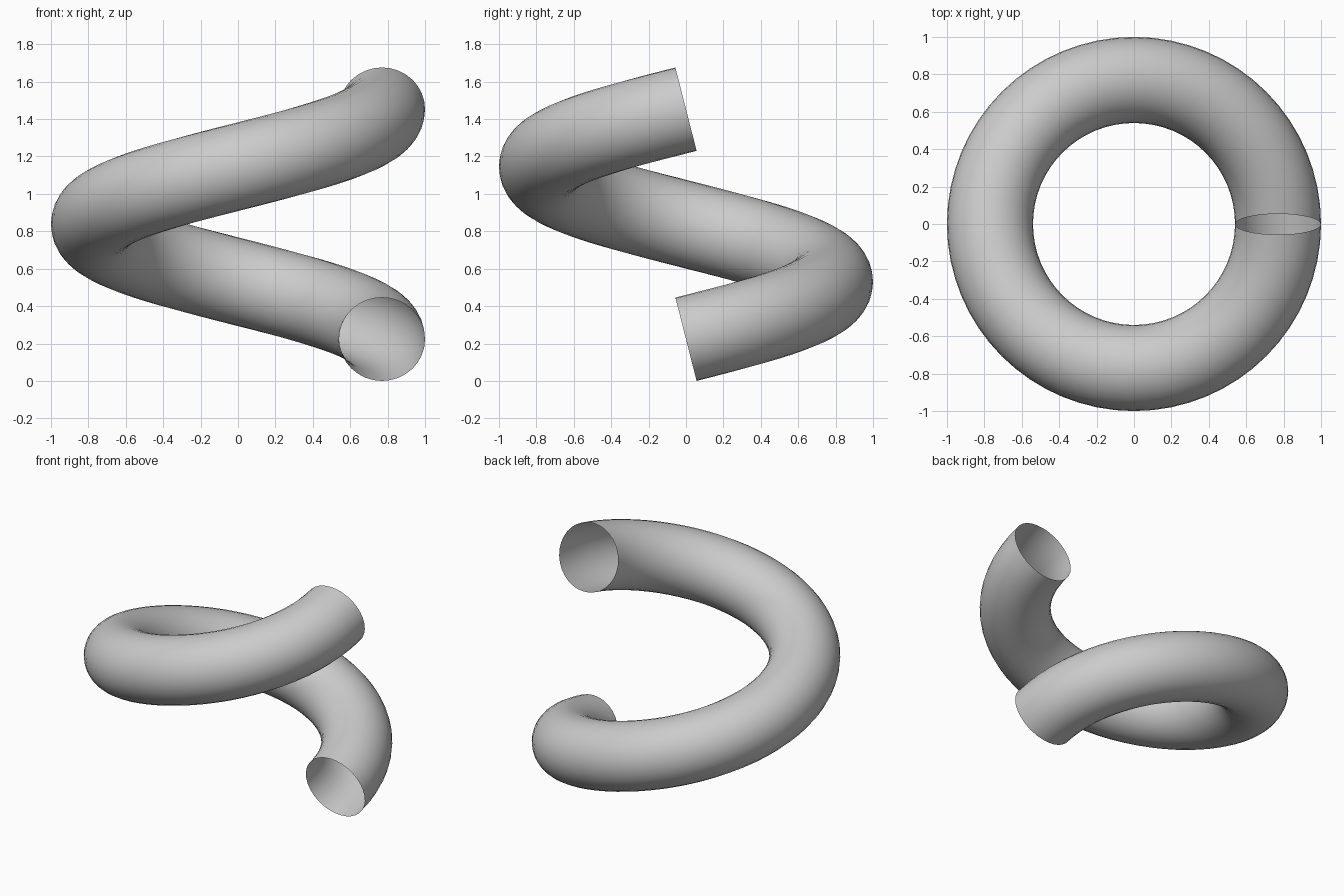
import bpy
import bmesh
from math import atan2, cos, pi, tau
from mathutils import Matrix

cube = bpy.data.objects.get("Cube")
if cube:
    bpy.data.objects.remove(cube, do_unlink=True)

TUBE = 0.23            # tube radius
COIL = 1 - TUBE        # centreline radius
RISE = 1.23            # height gained in one turn
STEPS, SIDES = 64, 32
slope = atan2(RISE, tau * COIL)

# Plain grey material
grey = bpy.data.materials.new("plain grey")
grey.use_nodes = True
colour = (0.6, 0.6, 0.6, 1)
grey.diffuse_color = colour
grey.node_tree.nodes["Principled BSDF"].inputs["Base Color"].default_value = colour

# Circular section, tilted square to the helix, at the low end
bm = bmesh.new()
section = (Matrix.Translation((COIL, 0, TUBE * cos(slope)))
           @ Matrix.Rotation(slope + pi / 2, 4, 'X'))
bmesh.ops.create_circle(bm, segments=SIDES, radius=TUBE, matrix=section)

# One rising turn, open at both ends
bmesh.ops.spin(bm, geom=bm.verts[:] + bm.edges[:], cent=(0, 0, 0), axis=(0, 0, 1),
               dvec=(0, 0, RISE / STEPS), angle=tau, steps=STEPS,
               use_merge=False, use_duplicate=False)
bmesh.ops.recalc_face_normals(bm, faces=bm.faces[:])
for face in bm.faces:
    face.smooth = True

mesh = bpy.data.meshes.new("coil_tube")
bm.to_mesh(mesh)
bm.free()
mesh.materials.append(grey)
coil = bpy.data.objects.new("coil_tube", mesh)
bpy.context.collection.objects.link(coil)
